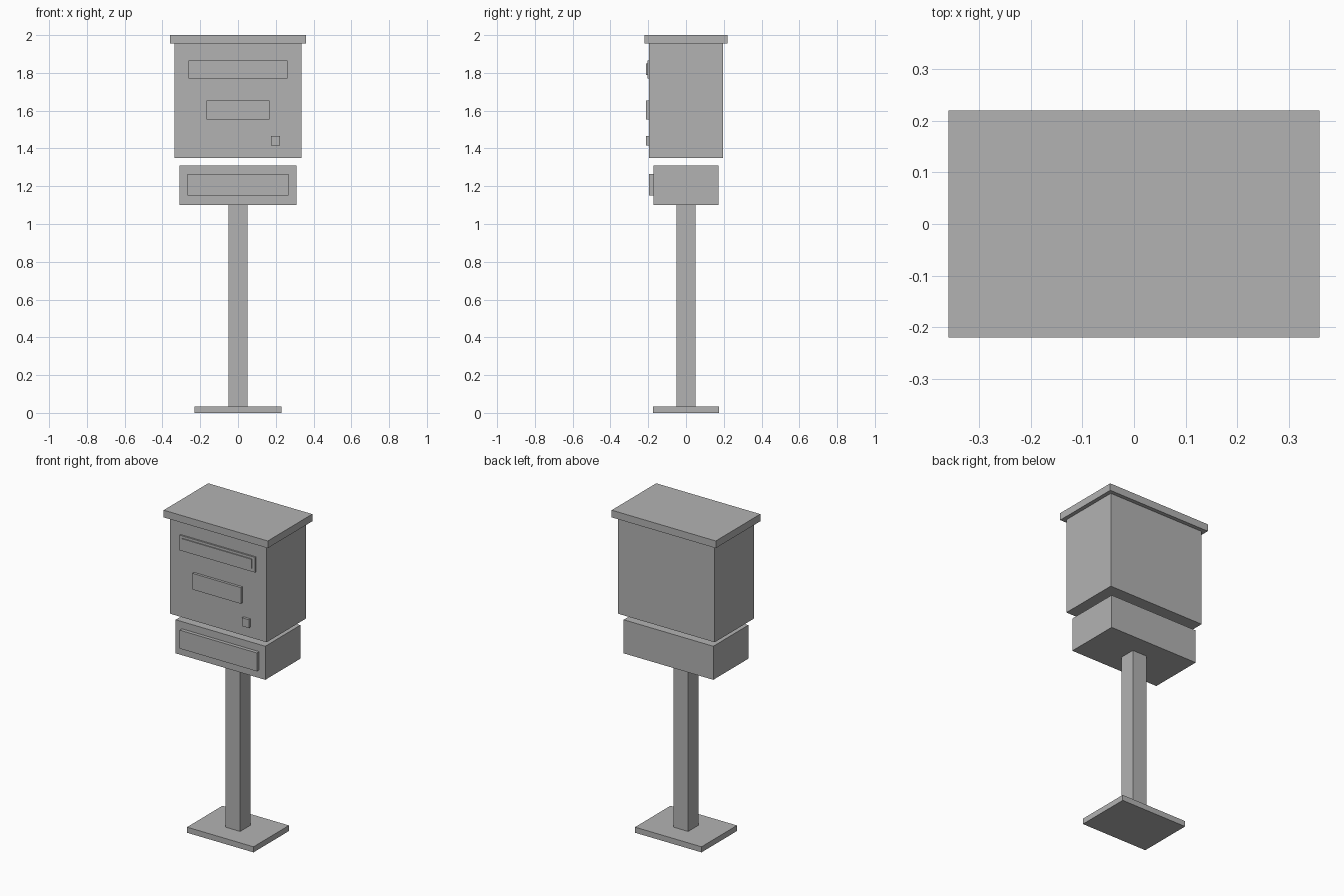
import bpy

if "Cube" in bpy.data.objects:
    bpy.data.objects.remove(bpy.data.objects["Cube"], do_unlink=True)

grey = bpy.data.materials.new("plain_grey")
grey.use_nodes = True
grey.diffuse_color = (0.45, 0.45, 0.45, 1)
grey.node_tree.nodes["Principled BSDF"].inputs["Base Color"].default_value = grey.diffuse_color


def box(name, x, y, z):
    """Add a box spanning the given (low, high) ranges."""
    spans = (x, y, z)
    bpy.ops.mesh.primitive_cube_add(size=1, location=[(a + b) / 2 for a, b in spans])
    part = bpy.context.object
    part.name = part.data.name = name
    part.scale = [b - a for a, b in spans]
    bpy.ops.object.transform_apply(location=False, rotation=False, scale=True)
    part.data.materials.append(grey)
    return part


def both(half):
    return (-half, half)


# Stand
box("base_plate", both(0.23), both(0.175), (0, 0.035))
box("post", both(0.05), both(0.05), (0.035, 1.1))

# Lower compartment and its flap
LOWER_FRONT = -0.173
box("lower_box", both(0.31), both(-LOWER_FRONT), (1.1, 1.31))
box("lower_flap", both(0.267), (-0.195, LOWER_FRONT), (1.15, 1.265))

# Main letter box, which floats just above the lower one, and its lid
FRONT = -0.195
box("main_box", both(0.335), both(-FRONT), (1.35, 1.955))
box("lid", both(0.36), both(0.22), (1.955, 2))

# Fittings on the front face
box("slot_frame", both(0.262), (-0.205, FRONT), (1.77, 1.865))
box("slot_flap", both(0.24), (-0.211, -0.205), (1.79, 1.85))
box("name_plate", both(0.167), (-0.211, FRONT), (1.552, 1.653))
box("lock", (0.175, 0.223), (-0.211, FRONT), (1.415, 1.467))
